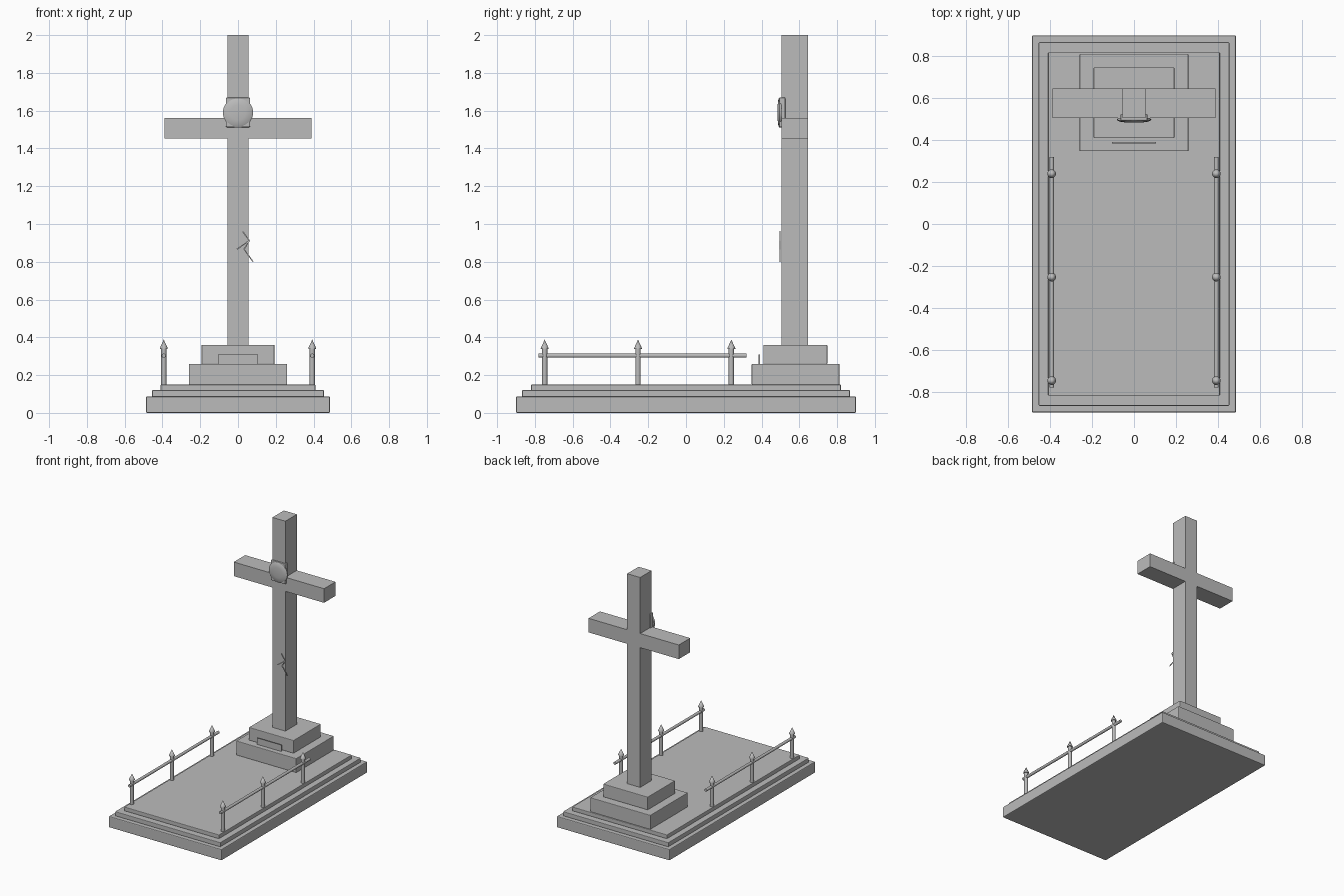
import bpy, bmesh, math
from mathutils import Vector

if "Cube" in bpy.data.objects:
    bpy.data.objects.remove(bpy.data.objects["Cube"])

stone = bpy.data.materials.new("grey_stone")
stone.diffuse_color = (0.5, 0.5, 0.5, 1)
stone.use_nodes = True
stone.node_tree.nodes["Principled BSDF"].inputs["Base Color"].default_value = stone.diffuse_color


def finish(name, bm, bevel=0.0, smooth=False):
    bmesh.ops.recalc_face_normals(bm, faces=bm.faces[:])
    me = bpy.data.meshes.new(name)
    bm.to_mesh(me)
    bm.free()
    me.materials.append(stone)
    ob = bpy.data.objects.new(name, me)
    bpy.context.collection.objects.link(ob)
    if smooth:
        bpy.ops.object.select_all(action='DESELECT')
        ob.select_set(True)
        bpy.context.view_layer.objects.active = ob
        bpy.ops.object.shade_smooth_by_angle(angle=math.radians(40))
    if bevel:
        m = ob.modifiers.new("soft_edge", 'BEVEL')
        m.width, m.segments = bevel, 2
    return ob


def box(name, x, y, z, bevel=0.0):
    bm = bmesh.new()
    bmesh.ops.create_cube(bm, size=1)
    for v in bm.verts:
        for i, (a, b) in enumerate((x, y, z)):
            v.co[i] = a + (v.co[i] + 0.5) * (b - a)
    return finish(name, bm, bevel)


def extrude_y(name, points, y0, y1):
    bm = bmesh.new()
    f = bm.faces.new([bm.verts.new((x, y0, z)) for x, z in points])
    r = bmesh.ops.extrude_face_region(bm, geom=[f])
    for v in r["geom"]:
        if isinstance(v, bmesh.types.BMVert):
            v.co.y = y1
    return finish(name, bm)


def lathe(name, profile, start, axis, sides=16):
    """Revolve (radius, distance) pairs around an axis from start."""
    bm = bmesh.new()
    rot = Vector((0, 0, 1)).rotation_difference(Vector(axis)).to_matrix()
    rings = []
    for r, h in profile:
        pts = [(0, 0, h)] if r == 0 else [
            (r * math.cos(2 * math.pi * i / sides), r * math.sin(2 * math.pi * i / sides), h)
            for i in range(sides)]
        rings.append([bm.verts.new(Vector(start) + rot @ Vector(p)) for p in pts])
    for a, b in zip(rings, rings[1:]):
        for i in range(sides):
            j = (i + 1) % sides
            q = [a[i % len(a)], a[j % len(a)], b[j % len(b)], b[i % len(b)]]
            bm.faces.new(list(dict.fromkeys(q)))
    return finish(name, bm, smooth=True)


# stepped grave slab
box("slab_lower", (-.487, .487), (-.9, .9), (0, .087), .006)
box("slab_middle", (-.455, .455), (-.868, .868), (.085, .12), .004)
box("slab_upper", (-.41, .41), (-.82, .82), (.118, .15), .004)

# stepped pedestal
box("pedestal_lower", (-.26, .26), (.348, .812), (.148, .26), .004)
box("pedestal_upper", (-.193, .193), (.41, .748), (.258, .36), .004)
box("name_plate", (-.105, .105), (.385, .391), (.258, .31))

# cross as one outline
half = [(.056, .35), (.056, 1.452), (.39, 1.452), (.39, 1.562), (.056, 1.562), (.056, 2.0)]
extrude_y("cross", half + [(-x, z) for x, z in reversed(half)], .505, .646)

# round medallion on its square backing
box("medallion_backing", (-.064, .064), (.492, .526), (1.512, 1.67), .006)
lathe("medallion", [(0, 0), (.076, 0), (.08, .005), (.08, .011), (.07, .017), (.04, .021), (0, .022)],
      (0, .506, 1.59), (0, -1, 0), 32)

# crack: thin zigzag strips just in front of the post
for k, path in enumerate(([(.025, .96), (.06, .912), (.032, .866), (.08, .80)],
                          [(.06, .912), (-.006, .866)])):
    for n, (a, b) in enumerate(zip(path, path[1:])):
        d = Vector((b[0] - a[0], b[1] - a[1])).normalized()
        s = Vector((-d.y, d.x)) * .003
        a, b = Vector(a), Vector(b)
        extrude_y(f"crack_{k}_{n}", [a + s, b + s, b - s, a - s], .496, .499)

# side railings
for side, x in (("left", -.393), ("right", .393)):
    lathe(f"rail_{side}", [(0, 0), (.011, 0), (.011, 1.1), (0, 1.1)], (x, -.78, .303), (0, 1, 0), 12)
    for n, y in enumerate((-.748, -.254, .24)):
        lathe(f"rail_post_{side}_{n}", [(0, 0), (.014, 0), (.014, .2), (0, .2)],
              (x, y, .145), (0, 0, 1), 12)
        lathe(f"post_finial_{side}_{n}", [(0, 0), (.021, 0), (.021, .004), (0, .05)],
              (x, y, .338), (0, 0, 1), 12)
